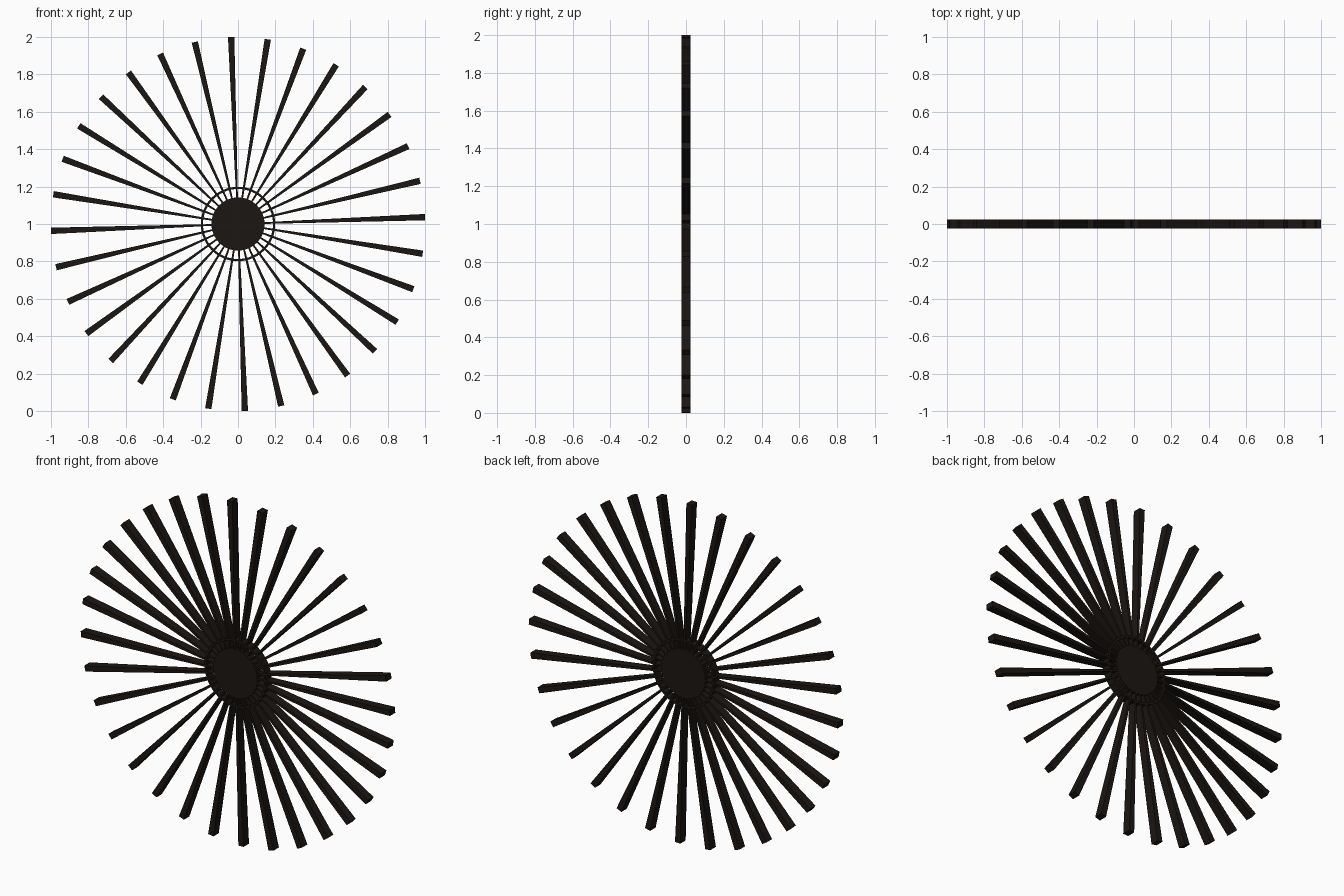
import bpy, bmesh, math

if "Cube" in bpy.data.objects:
    bpy.data.objects.remove(bpy.data.objects["Cube"])

COUNT = 32          # number of spokes
OFFSET = math.radians(2.1)
DEPTH = 0.05
CENTER_Z = 1.0

mat = bpy.data.materials.new("dark_brown")
mat.diffuse_color = (0.011, 0.008, 0.006, 1)
mat.use_nodes = True
mat.node_tree.nodes["Principled BSDF"].inputs["Base Color"].default_value = mat.diffuse_color


def extruded(name, faces, smooth=False):
    """Extrude flat x/z outlines through the wheel depth."""
    bm = bmesh.new()
    for pts in faces:
        vs = [bm.verts.new((x, -DEPTH / 2, z + CENTER_Z)) for x, z in pts]
        bm.faces.new(vs)
    ret = bmesh.ops.extrude_face_region(bm, geom=bm.faces[:], use_keep_orig=True)
    new = [g for g in ret["geom"] if isinstance(g, bmesh.types.BMVert)]
    bmesh.ops.translate(bm, vec=(0, DEPTH, 0), verts=new)
    bmesh.ops.recalc_face_normals(bm, faces=bm.faces[:])
    me = bpy.data.meshes.new(name)
    bm.to_mesh(me)
    bm.free()
    me.materials.append(mat)
    ob = bpy.data.objects.new(name, me)
    bpy.context.collection.objects.link(ob)
    if smooth:
        bpy.ops.object.select_all(action='DESELECT')
        ob.select_set(True)
        bpy.context.view_layer.objects.active = ob
        bpy.ops.object.shade_smooth_by_angle(angle=math.radians(30))
    return ob


def polar(r, a):
    return (r * math.cos(a), r * math.sin(a))


# Hub disc
N = 64
extruded("hub", [[polar(0.142, math.tau * i / N) for i in range(N)]], True)

# Thin ring around the hub
bm = bmesh.new()
section = [(0.187, -DEPTH / 2), (0.199, -DEPTH / 2), (0.199, DEPTH / 2), (0.187, DEPTH / 2)]
loops = []
for i in range(N):
    a = math.tau * i / N
    loops.append([bm.verts.new((r * math.cos(a), y, CENTER_Z + r * math.sin(a))) for r, y in section])
for i in range(N):
    p, q = loops[i], loops[(i + 1) % N]
    for k in range(4):
        m = (k + 1) % 4
        bm.faces.new((p[k], p[m], q[m], q[k]))
bmesh.ops.recalc_face_normals(bm, faces=bm.faces[:])
me = bpy.data.meshes.new("hub_ring")
bm.to_mesh(me)
bm.free()
me.materials.append(mat)
ring = bpy.data.objects.new("hub_ring", me)
bpy.context.collection.objects.link(ring)
bpy.ops.object.select_all(action='DESELECT')
ring.select_set(True)
bpy.context.view_layer.objects.active = ring
bpy.ops.object.shade_smooth_by_angle(angle=math.radians(30))

# Tapered spokes, wide at the tips
R0, R1, W0, W1 = 0.135, 1.0, 0.009, 0.034
for i in range(COUNT):
    a = OFFSET + math.tau * i / COUNT
    c, s = math.cos(a), math.sin(a)
    outline = [(R0, -W0 / 2), (R1, -W1 / 2), (R1, W1 / 2), (R0, W0 / 2)]
    extruded(f"spoke_{i + 1:02d}", [[(r * c - w * s, r * s + w * c) for r, w in outline]])
